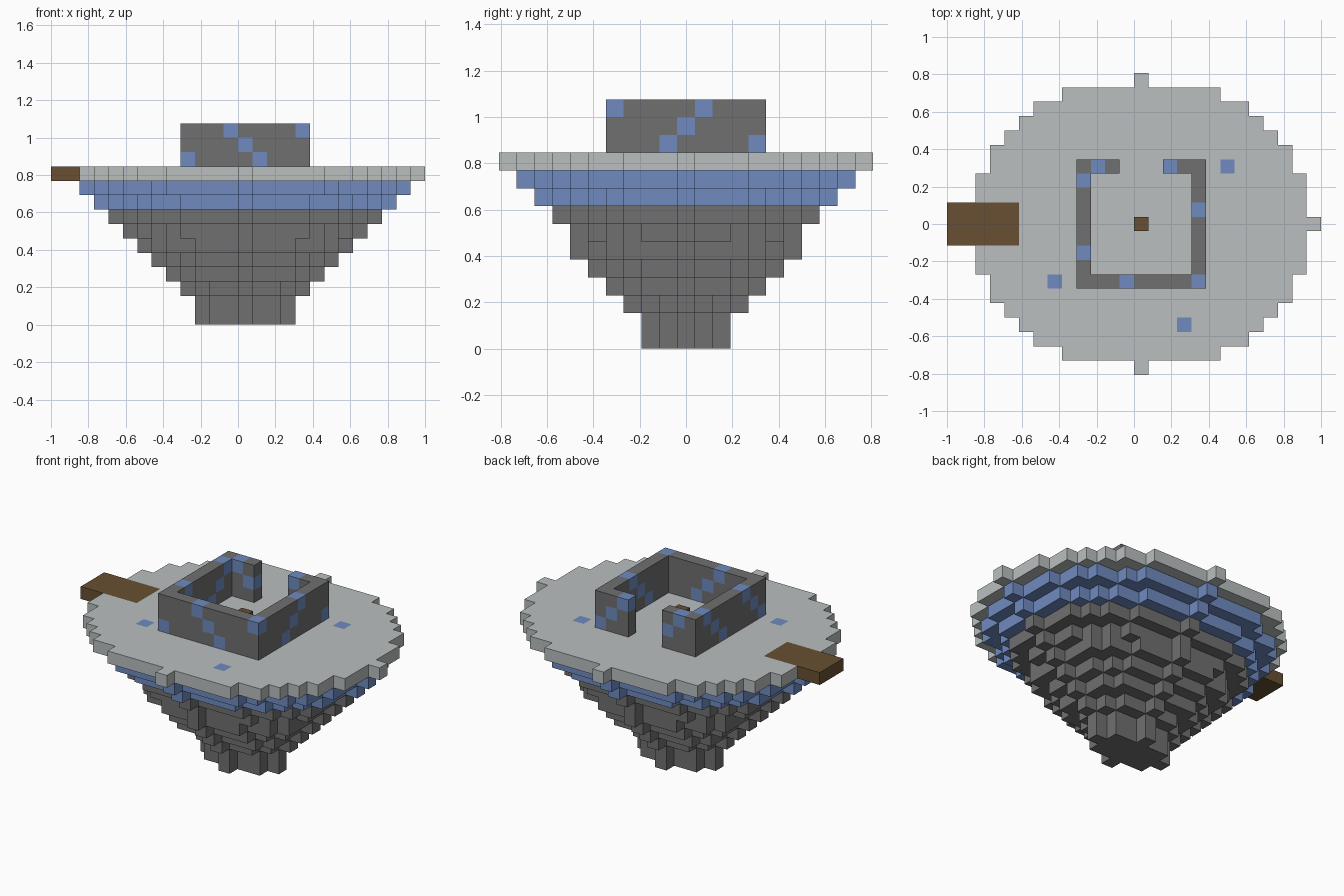
import bpy
import bmesh
from mathutils import Vector

cube = bpy.data.objects.get("Cube")
if cube:
    bpy.data.objects.remove(cube, do_unlink=True)

V = 2 / 26                       # block size
TOP = 10                         # level of the ground slab
CENTRE = Vector((0.5, 0, 0.5))   # block offset that centres the model


def material(name, rgb):
    m = bpy.data.materials.new(name)
    m.use_nodes = True
    m.diffuse_color = (*rgb, 1)
    m.node_tree.nodes["Principled BSDF"].inputs["Base Color"].default_value = (*rgb, 1)
    return m


MATS = {
    "dark_rock": material("dark rock", (0.16, 0.16, 0.16)),
    "pale_stone": material("pale stone", (0.49, 0.52, 0.52)),
    "blue_ore": material("blue ore", (0.16, 0.26, 0.53)),
    "brown_wood": material("brown wood", (0.138, 0.08, 0.032)),
}
COLOURS = list(MATS)
blocks = {}                      # (x, y, level) -> (part, colour)


def put(x, y, z, part, colour):
    blocks[x, y, z] = (part, colour)


def ellipse(z, rx, ry, part, colour):
    for x in range(-rx, rx + 1):
        for y in range(-ry, ry + 1):
            if (x * ry) ** 2 + (y * rx) ** 2 <= (rx * ry) ** 2:
                put(x, y, z, part, colour)


# Tapering rock base, blue bands and ground slab, bottom to top
radii_x = [3, 3, 4, 5, 6, 7, 8, 9, 10, 11, 12]
radii_y = [2, 2, 3, 4, 5, 6, 6, 7, 8, 9, 10]
for z, (rx, ry) in enumerate(zip(radii_x, radii_y)):
    if z == TOP:
        ellipse(z, rx, ry, "ground_slab", "pale_stone")
    elif z >= TOP - 2:
        ellipse(z, rx, ry, "blue_bands", "blue_ore")
    else:
        ellipse(z, rx, ry, "rock_base", "dark_rock")

# Blue spots set into the ground
for x, y in [(-6, -4), (6, 4), (3, -7)]:
    put(x, y, TOP, "ground_slab", "blue_ore")

# Wooden jetty through the rim
for x in range(-13, -8):
    for y in (-1, 0, 1):
        put(x, y, TOP, "jetty", "brown_wood")

# Square wall with a rear doorway and diagonal blue veins
for z in range(TOP + 1, TOP + 4):
    for x in range(-4, 5):
        for y in range(-4, 5):
            doorway = y == 4 and abs(x) <= 1
            if max(abs(x), abs(y)) == 4 and not doorway:
                vein = (x - y + z) % 5 == 1
                put(x, y, z, "courtyard_wall", "blue_ore" if vein else "dark_rock")

# Small wooden block in the courtyard
put(0, 0, TOP + 1, "centre_block", "brown_wood")


def build(part):
    """Make one object from the exposed block faces of a part."""
    bm = bmesh.new()
    for pos, (owner, colour) in blocks.items():
        if owner != part:
            continue
        for axis in range(3):
            for sign in (-1, 1):
                n = Vector((0, 0, 0))
                n[axis] = sign
                if tuple(int(p + d) for p, d in zip(pos, n)) in blocks:
                    continue
                u = Vector((0, 0, 0))
                u[(axis + 1) % 3] = 0.5
                w = n.cross(u)
                c = Vector(pos) + CENTRE + n / 2
                corners = [c - u - w, c + u - w, c + u + w, c - u + w]
                face = bm.faces.new([bm.verts.new(p * V) for p in corners])
                face.material_index = COLOURS.index(colour)
    bmesh.ops.remove_doubles(bm, verts=bm.verts, dist=V / 100)
    mesh = bpy.data.meshes.new(part)
    for m in MATS.values():
        mesh.materials.append(m)
    bm.to_mesh(mesh)
    bm.free()
    bpy.context.collection.objects.link(bpy.data.objects.new(part, mesh))


for part in sorted({owner for owner, _ in blocks.values()}):
    build(part)
